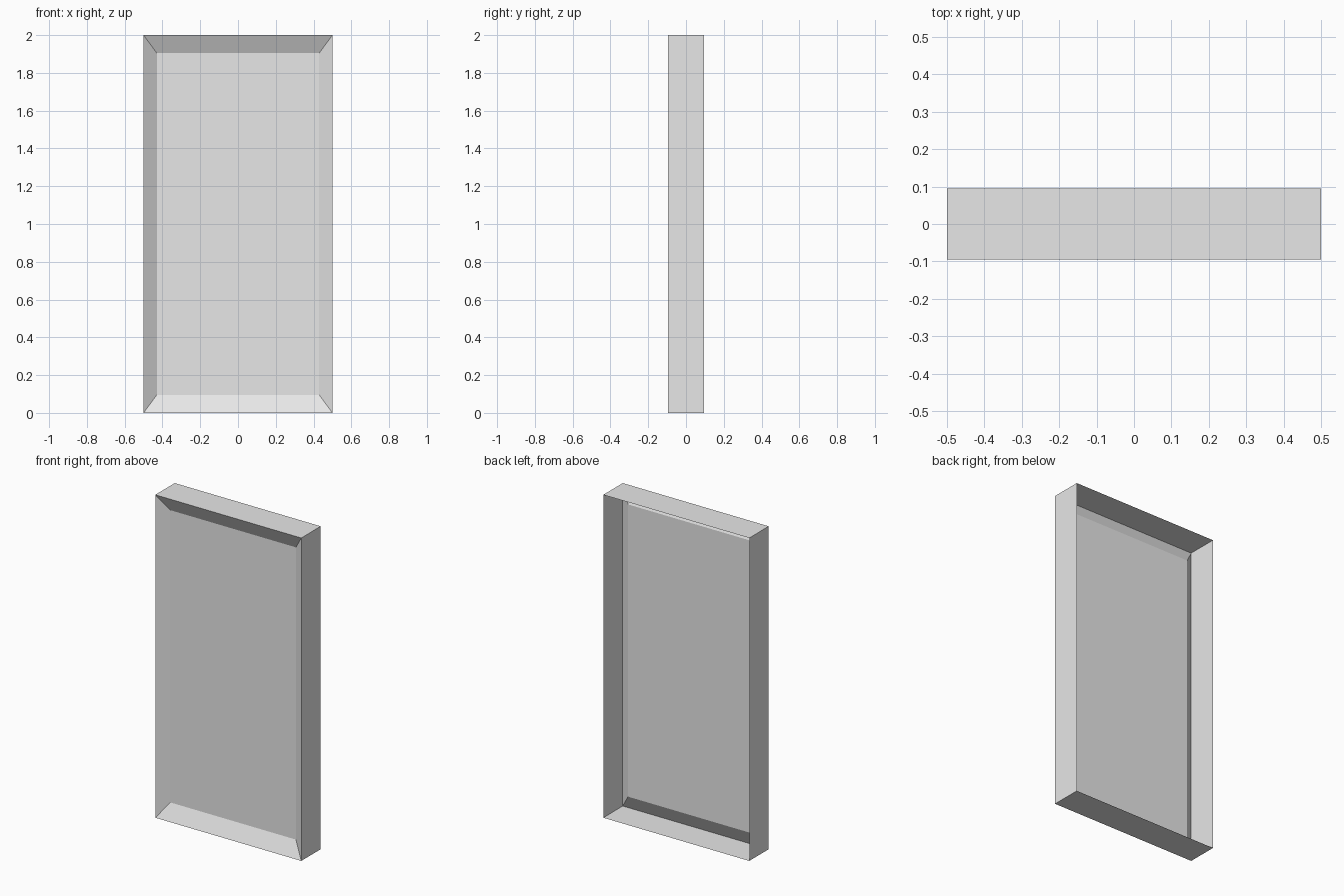
import bpy
import bmesh
from mathutils import Matrix, Vector

default = bpy.data.objects.get("Cube")
if default:
    bpy.data.objects.remove(default, do_unlink=True)

WIDTH, DEPTH, HEIGHT = 1.0, 0.19, 2.0
PANEL_WIDTH, PANEL_HEIGHT, RECESS = 0.86, 1.81, 0.048

# Single plain grey finish
grey = bpy.data.materials.new("light_grey")
grey.use_nodes = True
colour = (0.8, 0.8, 0.8, 1)
grey.diffuse_color = colour
grey.node_tree.nodes["Principled BSDF"].inputs["Base Color"].default_value = colour

# Thin-walled box
bm = bmesh.new()
bmesh.ops.create_cube(bm, size=1)
bmesh.ops.scale(bm, vec=(WIDTH, DEPTH, HEIGHT), verts=bm.verts)
bm.normal_update()
front = min(bm.faces, key=lambda f: f.normal.y)
back = max(bm.faces, key=lambda f: f.normal.y)

# Open back
bmesh.ops.delete(bm, geom=[back], context="FACES_ONLY")

# Recessed front panel with sloping borders
bmesh.ops.inset_individual(bm, faces=[front], thickness=0.05)
for v in front.verts:
    v.co.x = PANEL_WIDTH / 2 if v.co.x > 0 else -PANEL_WIDTH / 2
    v.co.z = PANEL_HEIGHT / 2 if v.co.z > 0 else -PANEL_HEIGHT / 2
    v.co.y = RECESS - DEPTH / 2

# Stand on the ground
bmesh.ops.transform(bm, matrix=Matrix.Translation(Vector((0, 0, HEIGHT / 2))), verts=bm.verts)

mesh = bpy.data.meshes.new("recessed_panel")
bm.to_mesh(mesh)
bm.free()
mesh.materials.append(grey)
panel = bpy.data.objects.new("recessed_panel", mesh)
bpy.context.collection.objects.link(panel)
